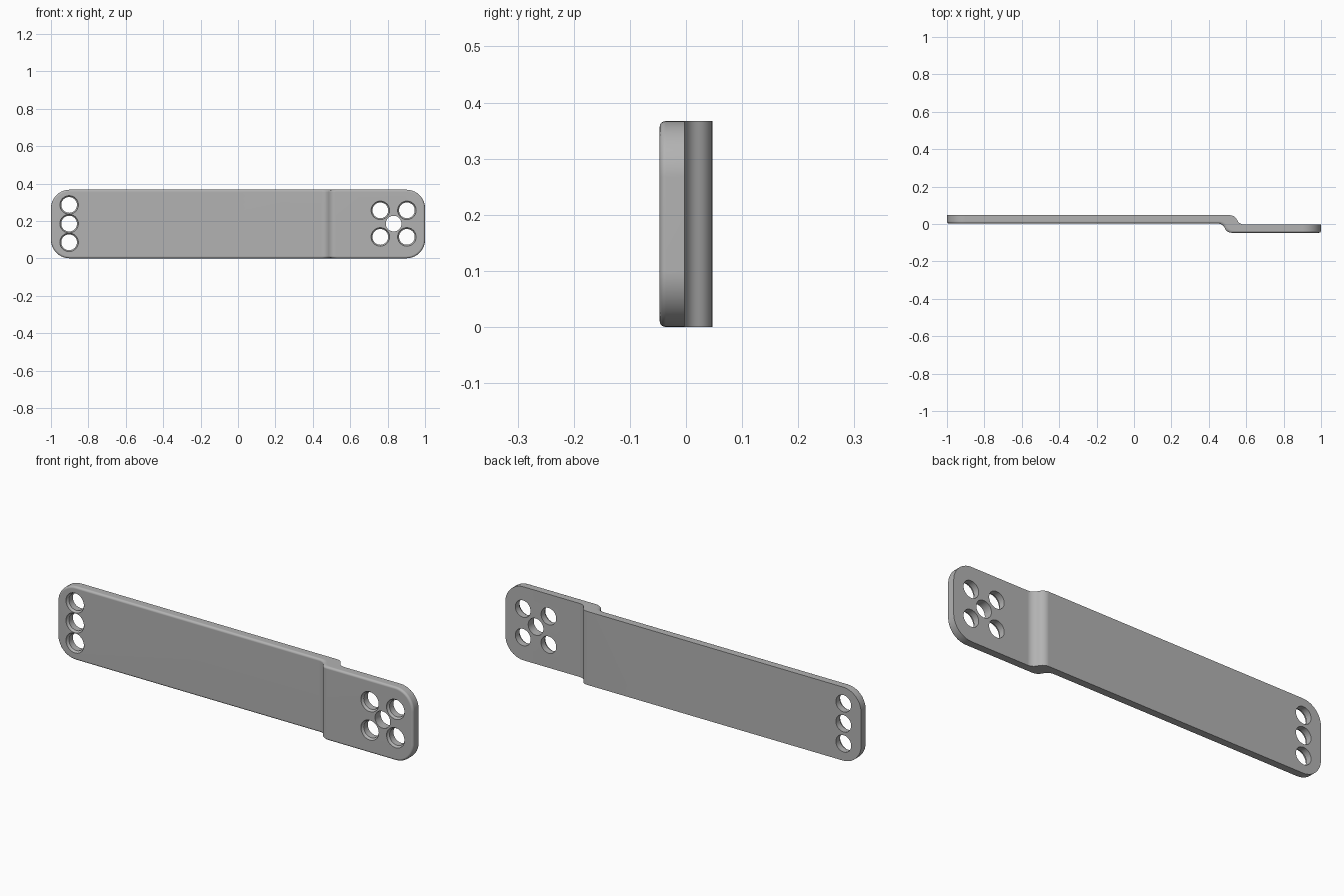
import bpy, bmesh
from math import sin, cos, pi, atan2

cube = bpy.data.objects.get("Cube")
if cube:
    bpy.data.objects.remove(cube)

HEIGHT, THICK, CORNER, ROUND = 0.367, 0.044, 0.1, 0.011
LONG_Y, SHORT_Y = 0.003, -0.047        # front surface of each end
BEND_X, BEND_LEN, BEND_SHIFT = 0.447, 0.076, 0.066

metal = bpy.data.materials.new("Grey metal")
metal.use_nodes = True
grey = (0.45, 0.45, 0.45, 1)
metal.diffuse_color = grey
metal.node_tree.nodes["Principled BSDF"].inputs["Base Color"].default_value = grey


def make_object(name, bm):
    bmesh.ops.recalc_face_normals(bm, faces=bm.faces)
    mesh = bpy.data.meshes.new(name)
    bm.to_mesh(mesh)
    bm.free()
    mesh.materials.append(metal)
    obj = bpy.data.objects.new(name, mesh)
    bpy.context.collection.objects.link(obj)
    return obj


def bend_points(steps=7):
    """Front surface of the joggle: two tangent arcs from the long to the short end."""
    drop = LONG_Y - SHORT_Y
    turn = 2 * atan2(drop, BEND_LEN)
    radius = BEND_LEN / (2 * sin(turn))
    first = [(radius * sin(turn * i / steps), radius * (1 - cos(turn * i / steps)))
             for i in range(steps + 1)]
    second = [(BEND_LEN - x, drop - y) for x, y in reversed(first[:-1])]
    return [(BEND_X + x, LONG_Y - y) for x, y in first + second]


def layer_columns(depth, inset, steps=10):
    """Columns (x, y, half height) of the outline at a depth behind the front."""
    r = CORNER - inset
    arc = [(r * cos(pi / 2 * i / steps), HEIGHT / 2 - CORNER + r * sin(pi / 2 * i / steps))
           for i in range(steps + 1)]
    cols = [(-1 + CORNER - x, LONG_Y + depth, h) for x, h in arc]
    cols += [(x + BEND_SHIFT * depth / THICK, y + depth, HEIGHT / 2 - inset)
             for x, y in bend_points()]
    cols += [(1 - CORNER + x, SHORT_Y + depth, h) for x, h in reversed(arc)]
    return cols


# Strap: stacked outlines, sharp at the back and rounded over at the front
bm = bmesh.new()
levels = [(THICK, 0)]
for i in range(6):
    a = pi / 2 * i / 5
    levels.append((ROUND * (1 - sin(a)), ROUND * (1 - cos(a))))
rings = []
for depth, inset in levels:
    cols = layer_columns(depth, inset)
    top = [bm.verts.new((x, y, HEIGHT / 2 + h)) for x, y, h in cols]
    low = [bm.verts.new((x, y, HEIGHT / 2 - h)) for x, y, h in cols]
    rings.append(top + low[::-1])
for a, b in zip(rings, rings[1:]):
    for i in range(len(a)):
        j = (i + 1) % len(a)
        bm.faces.new((a[i], a[j], b[j], b[i]))
for ring in (rings[0], rings[-1]):
    for i in range(len(ring) // 2 - 1):
        bm.faces.new((ring[i], ring[i + 1], ring[-2 - i], ring[-1 - i]))
strap = make_object("strap", bm)


def add_hole(bm, x, z, front, r=0.042, flare=0.0075, sides=40):
    """Lathed hole cutter with a rounded flare at the front surface."""
    profile = [(front - 0.02, r + flare)]
    for i in range(5):
        a = pi / 2 * i / 4
        profile.append((front + 0.012 * sin(a), r + flare * cos(a)) if flare
                       else (front + 0.003 * i, r))
    profile.append((front + THICK + 0.02, r))
    loops = [[bm.verts.new((x + rad * cos(2 * pi * k / sides), y,
                            z + rad * sin(2 * pi * k / sides))) for k in range(sides)]
             for y, rad in profile]
    for a, b in zip(loops, loops[1:]):
        for k in range(sides):
            j = (k + 1) % sides
            bm.faces.new((a[k], a[j], b[j], b[k]))
    bm.faces.new(loops[0])
    bm.faces.new(loops[-1])


# Row of three holes in the long end, five-spot pattern in the short end
bm = bmesh.new()
mid = HEIGHT / 2 + 0.002
for dz in (-0.1, 0, 0.1):
    add_hole(bm, -0.903, mid + dz, LONG_Y)
for dx in (-0.071, 0.071):
    for dz in (-0.071, 0.071):
        add_hole(bm, 0.832 + dx, mid + dz, SHORT_Y)
add_hole(bm, 0.832, mid, SHORT_Y, flare=0)
cutter = make_object("hole_cutter", bm)
cutter.hide_render = True

# Cut the holes and finish the shading
bpy.ops.object.select_all(action='DESELECT')
bpy.context.view_layer.objects.active = strap
strap.select_set(True)
cut = strap.modifiers.new("Holes", 'BOOLEAN')
cut.operation = 'DIFFERENCE'
cut.solver = 'EXACT'
cut.object = cutter
bpy.ops.object.modifier_apply(modifier=cut.name)
bpy.data.objects.remove(cutter)
bpy.ops.object.shade_smooth_by_angle(angle=pi / 6)
weighted = strap.modifiers.new("Weighted normals", 'WEIGHTED_NORMAL')
weighted.keep_sharp = True
